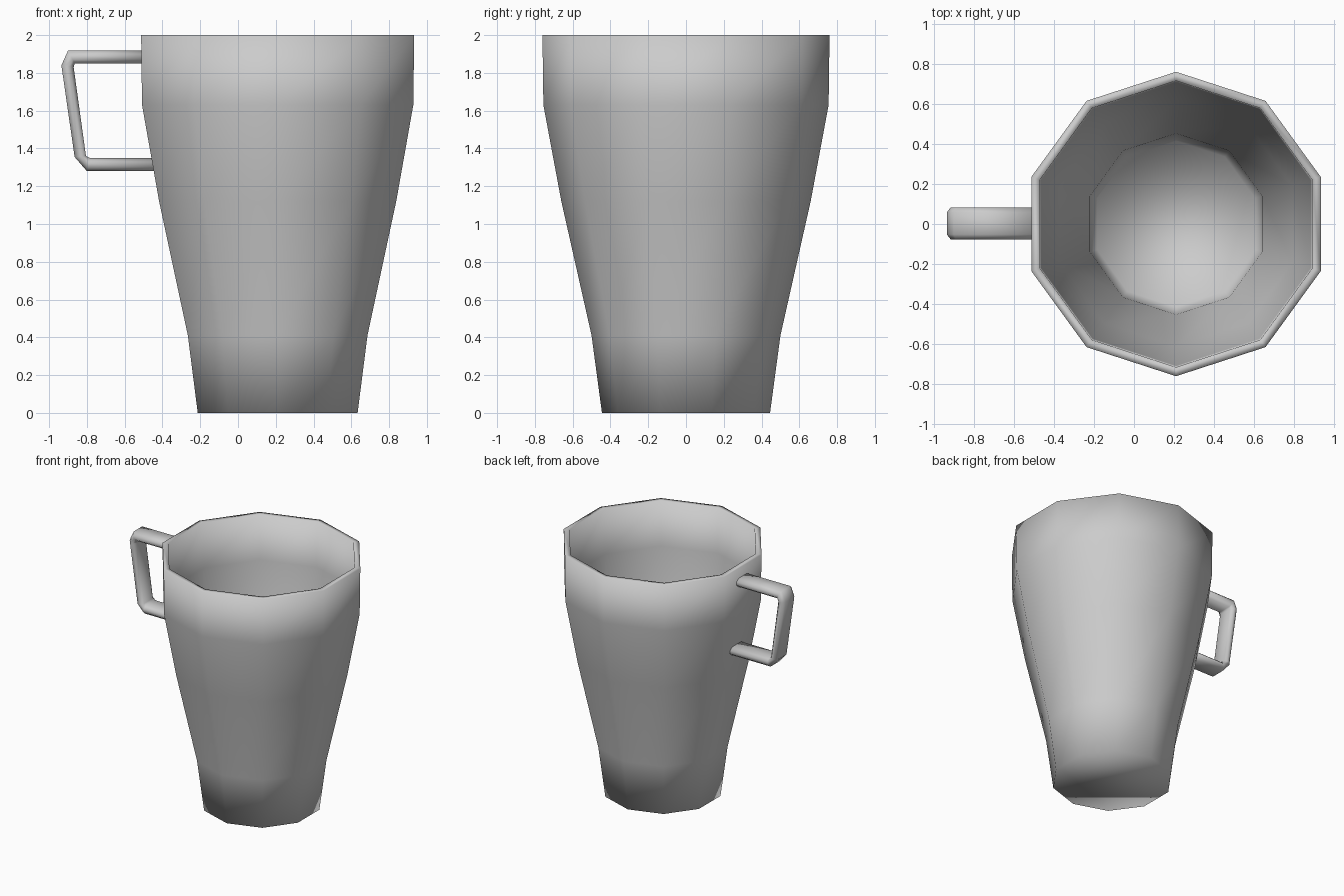
import bpy, bmesh, math

if "Cube" in bpy.data.objects:
    bpy.data.objects.remove(bpy.data.objects["Cube"])

SIDES = 10
CENTRE_X = 0.21


def loft(name, rings, cap_start=True, cap_end=True):
    """Bridge equal-sized rings of points into a smooth skin."""
    bm = bmesh.new()
    loops = [[bm.verts.new(p) for p in ring] for ring in rings]
    n = len(loops[0])
    for a, b in zip(loops, loops[1:]):
        for i in range(n):
            j = (i + 1) % n
            bm.faces.new((a[i], a[j], b[j], b[i]))
    if cap_start:
        bm.faces.new(loops[0][::-1])
    if cap_end:
        bm.faces.new(loops[-1])
    bmesh.ops.recalc_face_normals(bm, faces=bm.faces[:])
    for f in bm.faces:
        f.smooth = True
    mesh = bpy.data.meshes.new(name)
    bm.to_mesh(mesh)
    bm.free()
    obj = bpy.data.objects.new(name, mesh)
    bpy.context.collection.objects.link(obj)
    return obj


def decagon(r, z):
    angles = [math.pi / 2 + math.tau * i / SIDES for i in range(SIDES)]
    return [(CENTRE_X + r * math.cos(a), r * math.sin(a), z) for a in angles]


# Cup: outer wall up to the rim, then inner wall down to the floor
profile = [(0.445, 0), (0.50, 0.41), (0.66, 1.12), (0.755, 1.63), (0.76, 2.0),
           (0.715, 2.0), (0.708, 1.635), (0.612, 1.13), (0.452, 0.42), (0.415, 0.035)]
loft("cup_body", [decagon(r, z) for r, z in profile])

# Handle: outer and inner edge of each mitred section, in x and z
sections = [((-0.49, 1.918), (-0.49, 1.85)),
            ((-0.90, 1.918), (-0.865, 1.85)),
            ((-0.935, 1.84), (-0.87, 1.83)),
            ((-0.865, 1.355), (-0.805, 1.36)),
            ((-0.80, 1.28), (-0.785, 1.35)),
            ((-0.43, 1.28), (-0.43, 1.35))]

# Flattened, chamfered cross-section: y offset and blend from outer to inner
section_shape = [(0.055, 0), (0.08, 0.3), (0.08, 0.7), (0.055, 1),
                 (-0.055, 1), (-0.08, 0.7), (-0.08, 0.3), (-0.055, 0)]
rings = [[(o[0] + (i[0] - o[0]) * t, y + 0.003, o[1] + (i[1] - o[1]) * t)
          for y, t in section_shape] for o, i in sections]
loft("handle", rings)
